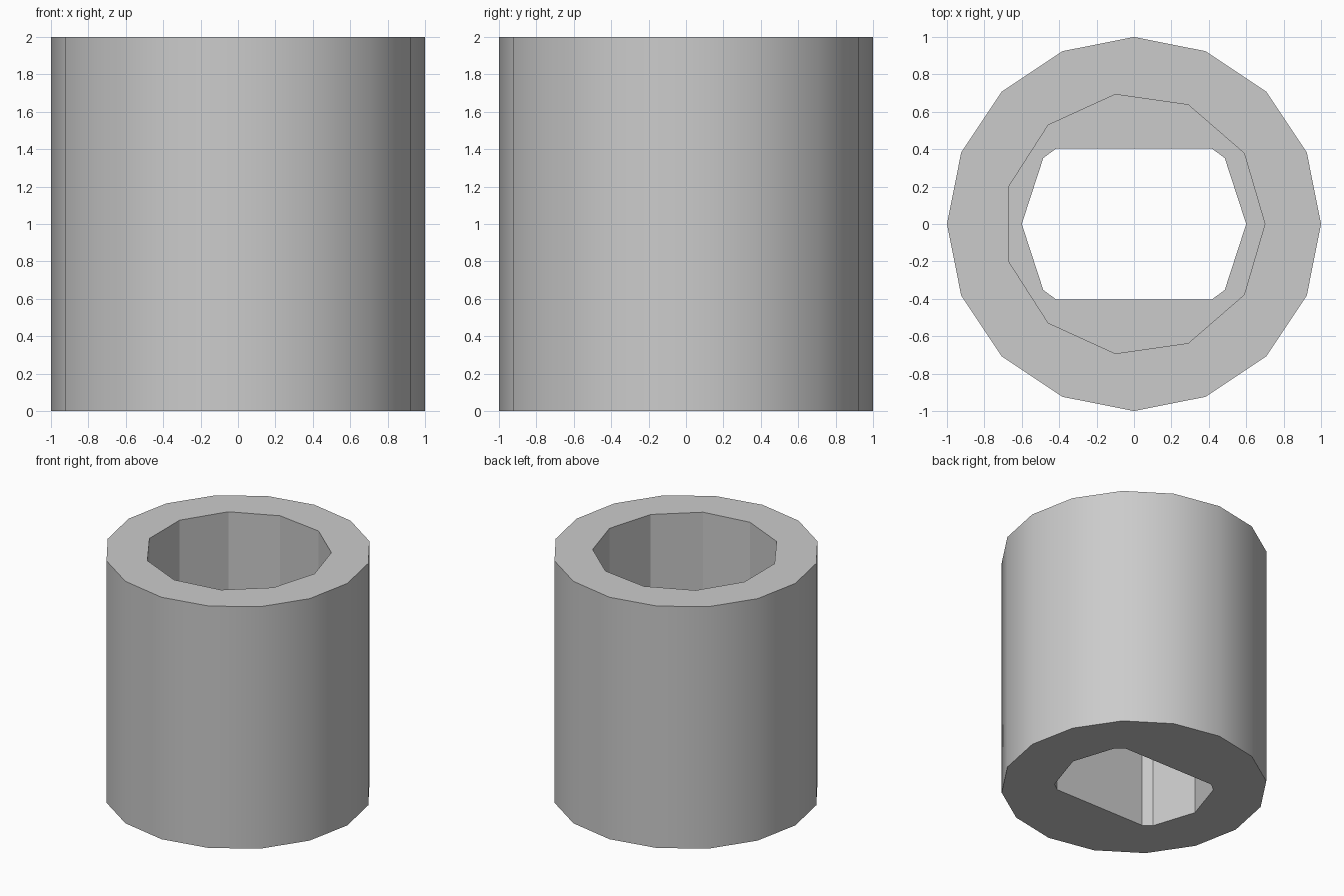
import bpy
import bmesh
from math import cos, sin, tau, radians

if "Cube" in bpy.data.objects:
    bpy.data.objects.remove(bpy.data.objects["Cube"], do_unlink=True)

grey = bpy.data.materials.new("light grey")
grey.use_nodes = True
grey.diffuse_color = (0.6, 0.6, 0.6, 1)
grey.node_tree.nodes["Principled BSDF"].inputs["Base Color"].default_value = grey.diffuse_color


def ring(sides, radius):
    return [(radius * cos(tau * i / sides), radius * sin(tau * i / sides)) for i in range(sides)]


def prism(name, outline, bottom, top):
    """Solid extruded upward from a flat outline."""
    bm = bmesh.new()
    face = bm.faces.new([bm.verts.new((x, y, bottom)) for x, y in outline])
    extruded = bmesh.ops.extrude_face_region(bm, geom=[face], use_keep_orig=True)
    for v in extruded["geom"]:
        if isinstance(v, bmesh.types.BMVert):
            v.co.z = top
    bmesh.ops.recalc_face_normals(bm, faces=bm.faces)
    mesh = bpy.data.meshes.new(name)
    bm.to_mesh(mesh)
    bm.free()
    mesh.materials.append(grey)
    obj = bpy.data.objects.new(name, mesh)
    bpy.context.collection.objects.link(obj)
    return obj


# Shaft hole: ten-sided bore with two flats
corner = [(0.6, 0), (0.485, 0.353), (0.417, 0.403)]
upper = corner + [(-x, y) for x, y in reversed(corner)]
flat_bore = upper + [(x, -y) for x, y in reversed(upper[1:-1])]

# Sleeve with a wide upper socket and a flatted lower hole
sleeve = prism("sleeve", ring(16, 1), 0, 2)
cutters = [prism("socket_cutter", ring(11, 0.7), 1, 2.2),
           prism("shaft_cutter", flat_bore, -0.2, 1.1)]

bpy.ops.object.select_all(action="DESELECT")
bpy.context.view_layer.objects.active = sleeve
sleeve.select_set(True)
for cutter in cutters:
    cutter.hide_render = True
    cut = sleeve.modifiers.new(cutter.name, "BOOLEAN")
    cut.operation = "DIFFERENCE"
    cut.solver = "EXACT"
    cut.object = cutter
    bpy.ops.object.modifier_apply(modifier=cut.name)
for cutter in cutters:
    bpy.data.objects.remove(cutter, do_unlink=True)

# Round outside, crisp facets inside
bpy.ops.object.shade_smooth_by_angle(angle=radians(30))
